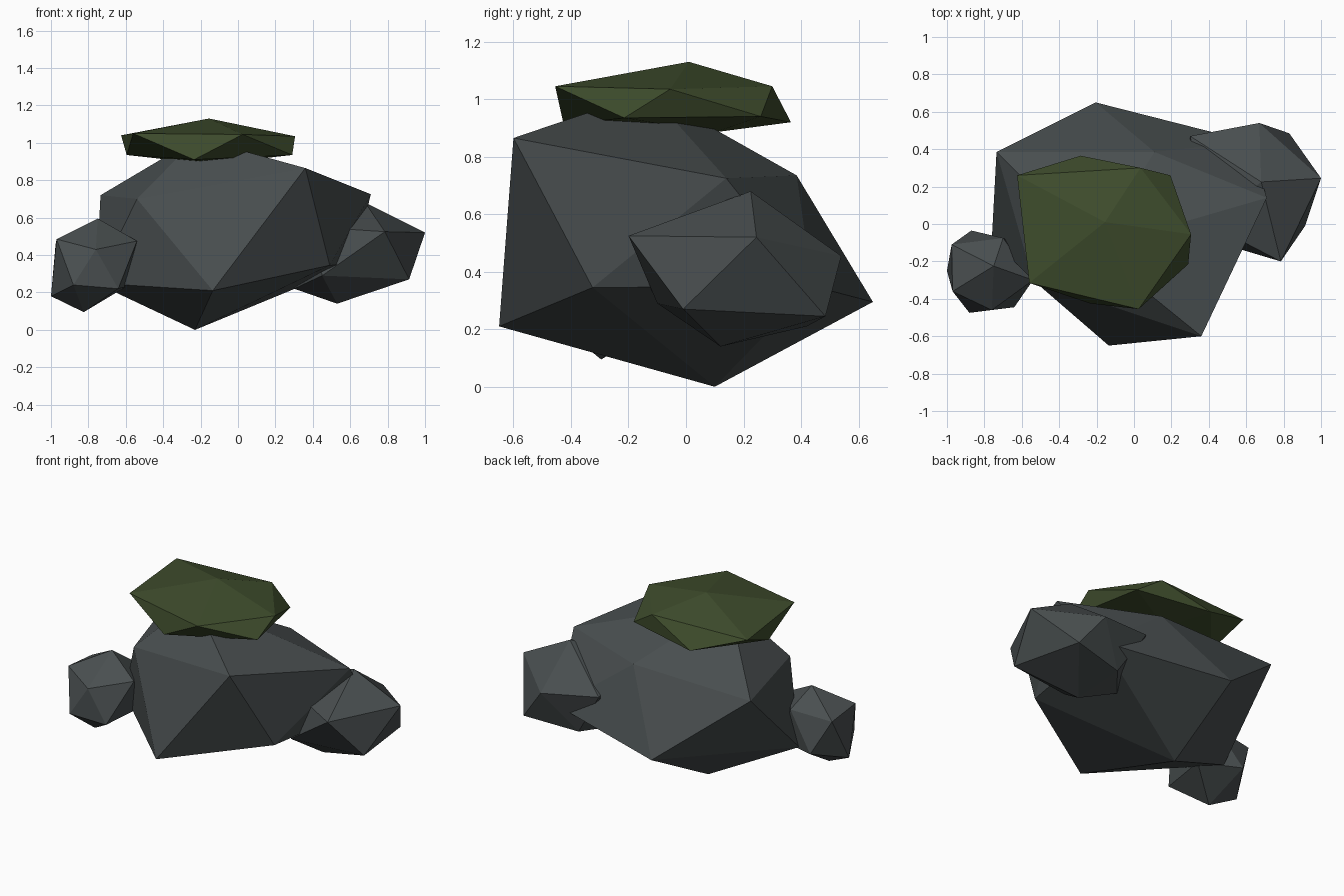
import bpy


def material(name, rgb):
    m = bpy.data.materials.new(name)
    m.diffuse_color = (*rgb, 1.0)
    return m


def faceted_stone(name, mat, top, upper, lower, bottom):
    """Irregular 20-sided lump: cap point, two staggered rings of five
    (lower[i] sits between upper[i] and upper[i+1]), base point."""
    verts = [top, *upper, *lower, bottom]
    faces = []
    for i in range(5):
        j = (i + 1) % 5
        u, u2, l, l2 = 1 + i, 1 + j, 6 + i, 6 + j
        faces += [(0, u, u2), (u, l, u2), (u2, l, l2), (11, l2, l)]
    mesh = bpy.data.meshes.new(name)
    mesh.from_pydata(verts, [], faces)
    mesh.materials.append(mat)
    mesh.update()
    obj = bpy.data.objects.new(name, mesh)
    bpy.context.collection.objects.link(obj)
    return obj


stone = material("slate_grey", (0.066, 0.077, 0.079))
moss = material("moss_green", (0.048, 0.072, 0.025))

# Large central boulder
faceted_stone(
    "main_boulder", stone, (-0.22, -0.13, 1.025),
    [(0.36, -0.60, 0.865), (0.71, 0.14, 0.725), (0.11, 0.385, 0.735),
     (-0.735, 0.385, 0.72), (-0.54, -0.30, 0.70)],
    [(0.49, -0.325, 0.345), (0.62, 0.44, 0.35), (-0.205, 0.65, 0.295),
     (-0.76, -0.08, 0.25), (-0.135, -0.65, 0.21)],
    (-0.23, 0.10, 0.0))

# Medium rock embedded on the right
faceted_stone(
    "right_rock", stone, (0.68, 0.225, 0.68),
    [(0.785, -0.20, 0.525), (1.0, 0.245, 0.52), (0.67, 0.54, 0.455),
     (0.30, 0.47, 0.50), (0.40, 0.0, 0.55)],
    [(0.915, -0.01, 0.27), (0.83, 0.485, 0.245), (0.48, 0.42, 0.21),
     (0.30, 0.20, 0.22), (0.45, -0.10, 0.29)],
    (0.53, 0.12, 0.14))

# Small rock on the left
faceted_stone(
    "left_rock", stone, (-0.75, -0.225, 0.595),
    [(-0.54, -0.30, 0.475), (-0.70, -0.075, 0.48), (-0.975, -0.11, 0.46),
     (-0.97, -0.36, 0.485), (-0.76, -0.46, 0.43)],
    [(-0.60, -0.13, 0.23), (-0.87, -0.035, 0.25), (-1.0, -0.25, 0.18),
     (-0.88, -0.475, 0.24), (-0.64, -0.445, 0.22)],
    (-0.825, -0.295, 0.095))

# Flattened moss cap
faceted_stone(
    "moss_cap", moss, (-0.155, 0.01, 1.13),
    [(0.025, -0.455, 1.045), (0.305, -0.055, 1.035), (0.035, 0.30, 1.045),
     (-0.625, 0.26, 1.04), (-0.56, -0.315, 1.05)],
    [(0.29, -0.215, 0.935), (0.195, 0.26, 0.94), (-0.285, 0.365, 0.92),
     (-0.595, 0.0, 0.935), (-0.235, -0.425, 0.91)],
    (-0.15, 0.10, 0.885))
